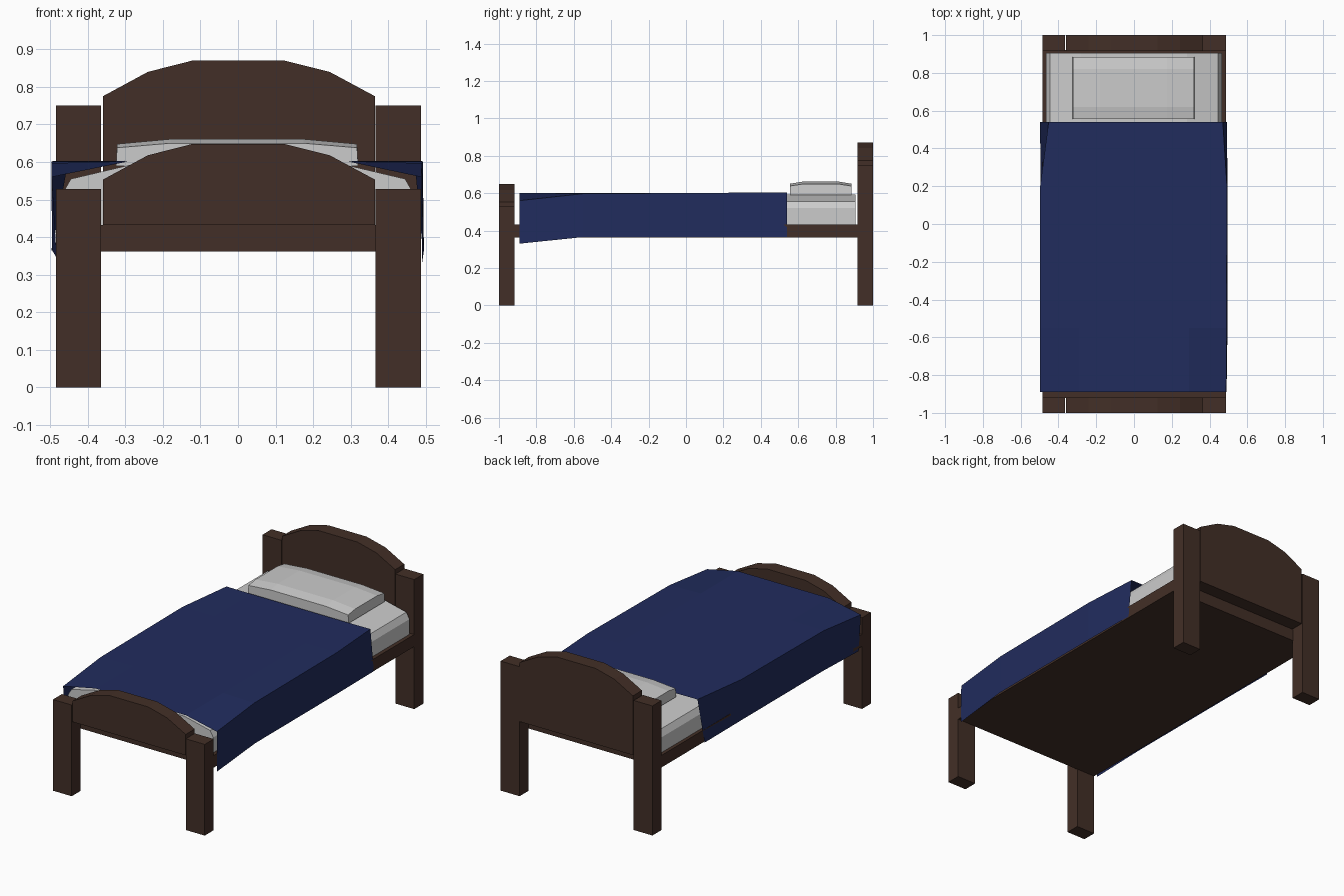
import bpy

if "Cube" in bpy.data.objects:
    bpy.data.objects.remove(bpy.data.objects["Cube"])


def material(name, rgb):
    m = bpy.data.materials.new(name)
    m.diffuse_color = (*rgb, 1)
    m.use_nodes = True
    m.node_tree.nodes["Principled BSDF"].inputs["Base Color"].default_value = m.diffuse_color
    return m


WOOD = material("dark wood", (0.055, 0.028, 0.020))
WHITE = material("linen", (0.55, 0.58, 0.55))
BLUE = material("blanket blue", (0.015, 0.025, 0.11))


def make(name, verts, faces, mat):
    me = bpy.data.meshes.new(name)
    me.from_pydata(verts, [], faces)
    me.materials.append(mat)
    ob = bpy.data.objects.new(name, me)
    bpy.context.collection.objects.link(ob)
    return ob


def prism(name, profile, y0, y1, mat):
    """Extrude an x-z profile (counter-clockwise from the front) along y."""
    n = len(profile)
    verts = [(x, y, z) for y in (y0, y1) for x, z in profile]
    faces = [tuple(range(n)), tuple(range(2 * n - 1, n - 1, -1))]
    faces += [(i, i + n, (i + 1) % n + n, (i + 1) % n) for i in range(n)]
    return make(name, verts, faces, mat)


def box(name, x0, x1, y0, y1, z0, z1, mat):
    return prism(name, [(x0, z0), (x1, z0), (x1, z1), (x0, z1)], y0, y1, mat)


def loft(name, rows, mat, caps=False):
    """Bridge equal-length rows of points running from front to back."""
    n = len(rows[0])
    verts = [p for row in rows for p in row]
    faces = [(r * n + i, r * n + i + 1, (r + 1) * n + i + 1, (r + 1) * n + i)
             for r in range(len(rows) - 1) for i in range(n - 1)]
    if caps:
        last = (len(rows) - 1) * n
        faces += [tuple(range(n - 1, -1, -1)), tuple(range(last, last + n))]
        faces += [((r + 1) * n, (r + 1) * n + n - 1, r * n + n - 1, r * n)
                  for r in range(len(rows) - 1)]
    return make(name, verts, faces, mat)


# Posts and arched end boards
for end, y0, y1, post_z, top in (("foot", -1.0, -0.918, 0.528, 0.648),
                                 ("head", 0.917, 1.0, 0.75, 0.87)):
    box(end + "_post_left", -0.485, -0.365, y0, y1, 0, post_z, WOOD)
    box(end + "_post_right", 0.366, 0.487, y0, y1, 0, post_z, WOOD)
    arch = [(0.365, top - 0.095), (0.244, top - 0.03), (0.124, top),
            (-0.122, top), (-0.24, top - 0.03), (-0.36, top - 0.095)]
    prism(end + "board", [(-0.36, 0.432), (0.365, 0.432)] + arch, y0, y1, WOOD)

# Slab between the ends
box("bed_base", -0.485, 0.487, -0.92, 0.92, 0.362, 0.432, WOOD)

# Mattress with sloped shoulders
section = [(-0.465, 0.432), (-0.465, 0.52), (-0.445, 0.555), (-0.28, 0.594),
           (0.28, 0.594), (0.445, 0.555), (0.465, 0.52), (0.465, 0.432)]
loft("mattress", [[(x, y, z) for x, z in section] for y in (-0.89, 0.905)],
     WHITE, caps=True)

# Pillow, plump in the middle of its top
rows = []
for y, rim, mid in ((0.555, 0.638, 0.65), (0.62, 0.648, 0.661),
                    (0.82, 0.648, 0.661), (0.885, 0.638, 0.65)):
    rows.append([(-0.325, y, 0.59), (-0.322, y, rim), (-0.18, y, mid),
                 (0.175, y, mid), (0.317, y, rim), (0.32, y, 0.59)])
loft("pillow", rows, WHITE, caps=True)

# Blanket sheet: hem, fold and bend on each side; foot corners droop
rows = []
for y, lx, lz, lhx, lhz, rx, rz, rhx, rhz in (
        (-0.89, -0.497, 0.56, -0.483, 0.345, 0.488, 0.56, 0.49, 0.33),
        (-0.55, -0.497, 0.597, -0.495, 0.365, 0.49, 0.597, 0.495, 0.365),
        (0.20, -0.497, 0.602, -0.495, 0.365, 0.492, 0.602, 0.495, 0.365),
        (0.54, -0.452, 0.603, -0.497, 0.365, 0.47, 0.603, 0.492, 0.365)):
    rows.append([(lhx, y, lhz), (lx, y, lz), (-0.29, y, 0.602),
                 (0.29, y, 0.602), (rx, y, rz), (rhx, y, rhz)])
loft("blanket", rows, BLUE)
